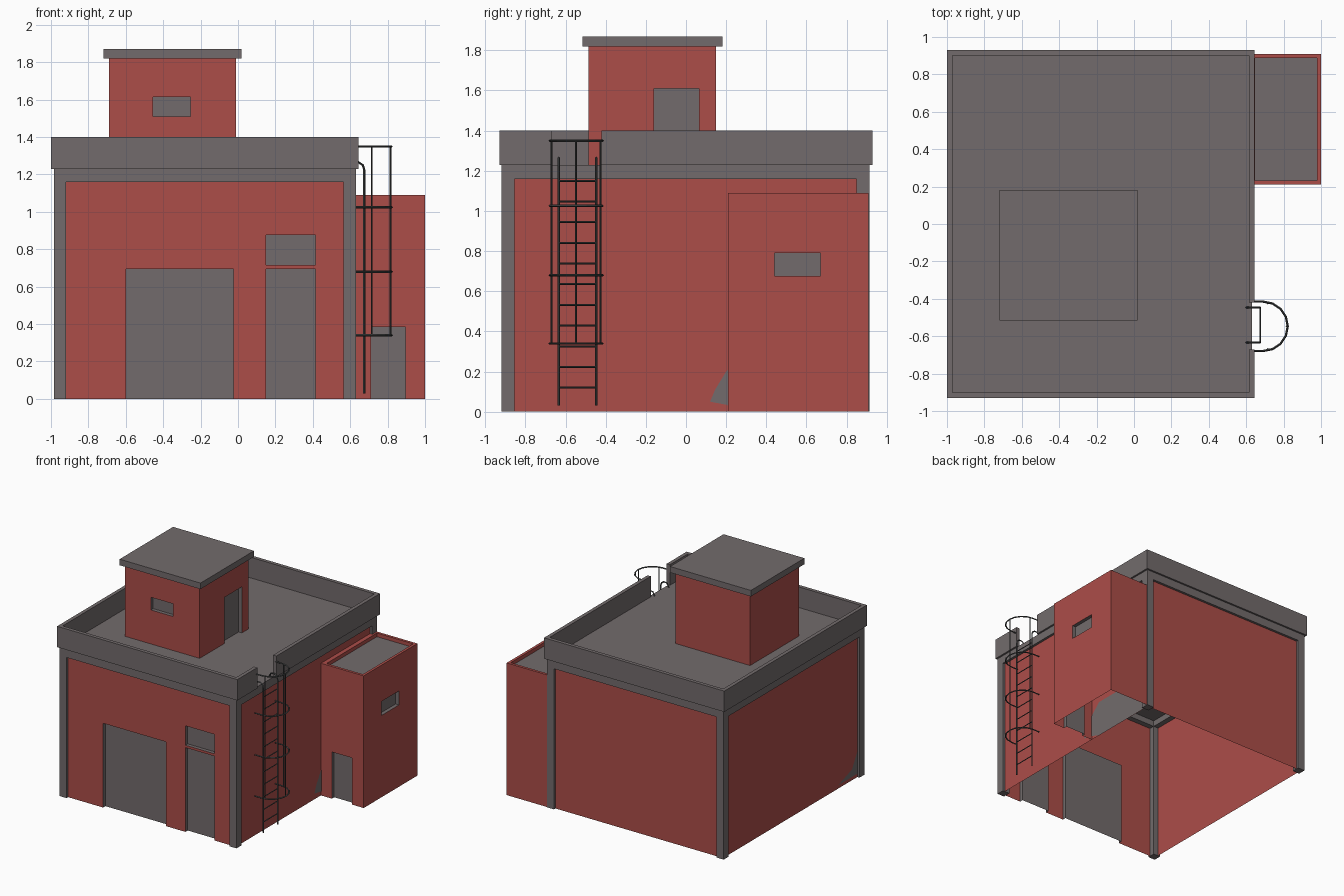
import bpy, bmesh, math
from mathutils import Vector

if "Cube" in bpy.data.objects:
    bpy.data.objects.remove(bpy.data.objects["Cube"])


def material(name, rgb):
    m = bpy.data.materials.new(name)
    m.diffuse_color = (*rgb, 1)
    m.use_nodes = True
    m.node_tree.nodes["Principled BSDF"].inputs["Base Color"].default_value = m.diffuse_color
    return m


RED = material("brick red", (0.413, 0.075, 0.066))
GREY = material("concrete grey", (0.17, 0.148, 0.15))
STEEL = material("dark steel", (0.06, 0.065, 0.065))
Z = Vector((0, 0, 1))


def finish(name, bm, mats):
    me = bpy.data.meshes.new(name)
    bm.to_mesh(me)
    bm.free()
    for m in mats:
        me.materials.append(m)
    ob = bpy.data.objects.new(name, me)
    bpy.context.collection.objects.link(ob)
    return ob


def box(name, x0, x1, y0, y1, z0, z1, mat):
    bm = bmesh.new()
    bmesh.ops.create_cube(bm, size=1)
    for v in bm.verts:
        v.co = ((x0 + x1) / 2 + v.co.x * (x1 - x0),
                (y0 + y1) / 2 + v.co.y * (y1 - y0),
                (z0 + z1) / 2 + v.co.z * (z1 - z0))
    return finish(name, bm, [mat])


def panel(name, origin, u_dir, u0, u1, z0, z1, holes=(), depth=0.03):
    """Wall sheet facing u_dir x Z, with recessed grey openings (u0, u1, z0, z1)."""
    bm = bmesh.new()
    o, u_dir = Vector(origin), Vector(u_dir)
    n = u_dir.cross(Z)

    def quad(pts, mat):
        f = bm.faces.new([bm.verts.new(o + u_dir * u + Z * z - n * d) for u, z, d in pts])
        f.material_index = mat

    us = sorted({u0, u1, *[c for h in holes for c in h[:2]]})
    zs = sorted({z0, z1, *[c for h in holes for c in h[2:]]})
    for a, b in zip(us, us[1:]):
        for c, d in zip(zs, zs[1:]):
            mu, mz = (a + b) / 2, (c + d) / 2
            if not any(h[0] < mu < h[1] and h[2] < mz < h[3] for h in holes):
                quad([(a, c, 0), (b, c, 0), (b, d, 0), (a, d, 0)], 0)
    for a, b, c, d in holes:
        ring = [(a, c), (b, c), (b, d), (a, d)]
        quad([(u, z, depth) for u, z in ring], 1)
        for i in range(4):
            p, q = ring[i], ring[(i + 1) % 4]
            if p[1] == q[1] == z0:
                continue  # doors have no sill
            quad([(*p, 0), (*q, 0), (*q, depth), (*p, depth)], 1)
    bmesh.ops.remove_doubles(bm, verts=bm.verts, dist=1e-5)
    return finish(name, bm, [RED, GREY])


def plate(name, pts):
    bm = bmesh.new()
    bm.faces.new([bm.verts.new(p) for p in pts])
    return finish(name, bm, [GREY])


def tube(name, pts, r=0.006):
    cu = bpy.data.curves.new(name, 'CURVE')
    cu.dimensions = '3D'
    cu.bevel_depth = r
    cu.bevel_resolution = 0
    cu.use_fill_caps = True
    s = cu.splines.new('POLY')
    s.points.add(len(pts) - 1)
    for p, co in zip(s.points, pts):
        p.co = (*co, 1)
    tmp = bpy.data.objects.new(name + "_path", cu)
    me = bpy.data.meshes.new_from_object(tmp)
    bpy.data.objects.remove(tmp)
    me.name = name
    me.materials.clear()
    me.materials.append(STEEL)
    for f in me.polygons:
        f.use_smooth = False
        f.material_index = 0
    bpy.context.collection.objects.link(bpy.data.objects.new(name, me))


X0, X1, Y0, Y1 = -0.985, 0.63, -0.92, 0.915
C, S = 0.065, 0.02  # column width, wall setback

# main walls, open underneath
panel("front_wall", (0, Y0 + S, 0), (1, 0, 0), X0 + S, X1 - S, 0, 1.17,
      [(-0.60, -0.025, 0, 0.695), (0.15, 0.415, 0, 0.695), (0.15, 0.415, 0.715, 0.875)])
panel("right_wall", (X1 - S, 0, 0), (0, 1, 0), Y0 + S, Y1 - S, 0, 1.17)
panel("back_wall", (0, Y1 - S, 0), (-1, 0, 0), -(X1 - S), -(X0 + S), 0, 1.17)
panel("left_wall", (X0 + S, 0, 0), (0, -1, 0), -(Y1 - S), -(Y0 + S), 0, 1.17)

# corner columns, beams between them, roof slab
for sx, xa in (("left", X0), ("right", X1 - C)):
    for sy, ya in (("front", Y0), ("back", Y1 - C)):
        box(f"{sy}_{sx}_column", xa, xa + C, ya, ya + C, 0, 1.16, GREY)
box("front_beam", X0, X1, Y0, Y0 + C, 1.16, 1.21, GREY)
box("back_beam", X0, X1, Y1 - C, Y1, 1.16, 1.21, GREY)
box("left_beam", X0, X0 + C, Y0 + C, Y1 - C, 1.16, 1.21, GREY)
box("right_beam", X1 - C, X1, Y0 + C, Y1 - C, 1.16, 1.21, GREY)
box("roof_slab", X0, X1, Y0, Y1, 1.21, 1.23, GREY)

# parapet with a gap for the ladder
T = 0.03
box("front_parapet", -1, 0.645, -0.93, -0.93 + T, 1.228, 1.40, GREY)
box("back_parapet", -1, 0.645, 0.93 - T, 0.93, 1.228, 1.40, GREY)
box("left_parapet", -1, -1 + T, -0.93 + T, 0.93 - T, 1.228, 1.40, GREY)
box("right_parapet_front", 0.645 - T, 0.645, -0.93 + T, -0.67, 1.228, 1.40, GREY)
box("right_parapet_back", 0.645 - T, 0.645, -0.42, 0.93 - T, 1.228, 1.40, GREY)

# roof tower with cap
panel("tower_front", (0, -0.485, 0), (1, 0, 0), -0.69, -0.01, 1.23, 1.82,
      [(-0.455, -0.255, 1.51, 1.615)])
panel("tower_right", (-0.01, 0, 0), (0, 1, 0), -0.485, 0.15, 1.23, 1.82,
      [(-0.16, 0.065, 1.23, 1.61)])
panel("tower_back", (0, 0.15, 0), (-1, 0, 0), 0.01, 0.69, 1.23, 1.82)
panel("tower_left", (-0.69, 0, 0), (0, -1, 0), -0.15, 0.485, 1.23, 1.82)
box("tower_cap", -0.72, 0.018, -0.515, 0.182, 1.82, 1.87, GREY)

# side annex with raised rim
AX, AY0, AY1, AT = 1.0, 0.21, 0.91, 0.022
panel("annex_front", (0, AY0, 0), (1, 0, 0), X1 - S, AX, 0, 1.05, [(0.71, 0.895, 0, 0.385)])
panel("annex_right", (AX, 0, 0), (0, 1, 0), AY0, AY1, 0, 1.05, [(0.44, 0.67, 0.675, 0.79)])
panel("annex_back", (0, AY1, 0), (-1, 0, 0), -AX, -X1, 0, 1.05)
box("annex_roof", X1 - S, AX - AT, AY0 + AT, AY1 - AT, 1.05, 1.06, GREY)
box("annex_rim_front", X1 - S, AX, AY0, AY0 + AT, 1.05, 1.09, RED)
box("annex_rim_back", X1, AX, AY1 - AT, AY1, 1.05, 1.09, RED)
box("annex_rim_right", AX - AT, AX, AY0 + AT, AY1 - AT, 1.05, 1.09, RED)
box("annex_rim_left", X1 - S, 0.646, AY0 + AT, AY1 - AT, 1.05, 1.09, RED)

# bare plaster patches low on the walls
plate("right_wall_patch", [(X1 - S + 0.003, y, z) for y, z in
      ((0.12, 0.05), (0.2, 0.035), (0.3, 0), (0.845, 0), (0.845, 0.3), (0.3, 0.3),
       (0.2, 0.2), (0.145, 0.11))])
plate("left_wall_patch", [(X0 + S - 0.003, y, z) for y, z in
      ((-0.6, 0.03), (-0.855, 0.03), (-0.855, 0.22), (-0.78, 0.09))])

# ladder rails, hooked over the roof edge, and rungs
LX, LY = 0.675, -0.54
for side, y in (("front", LY - 0.093), ("back", LY + 0.093)):
    tube(f"ladder_rail_{side}", [(LX, y, 0.03), (LX, y, 1.225), (0.667, y, 1.25),
                                 (0.645, y, 1.265), (0.615, y, 1.262), (0.6, y, 1.23)])
for i in range(11):
    z = 0.12 + i * 0.103
    tube(f"ladder_rung_{i + 1}", [(LX, LY - 0.093, z), (LX, LY + 0.093, z)], 0.005)

# safety cage: hoops and upright bars
R, HX, HY = 0.132, 0.69, -0.547
for i, z in enumerate((0.34, 0.68, 1.025, 1.35)):
    arc = [(HX + R * math.cos(a), HY + R * math.sin(a), z)
           for a in (-math.pi / 2 + k * math.pi / 8 for k in range(9))]
    tube(f"cage_hoop_{i + 1}", [(0.63, HY - R, z), *arc, (0.63, HY + R, z)])
for i, (x, y) in enumerate(((0.715, HY - 0.122), (0.815, HY), (0.715, HY + 0.122))):
    tube(f"cage_bar_{i + 1}", [(x, y, 0.34), (x, y, 1.35)], 0.005)
